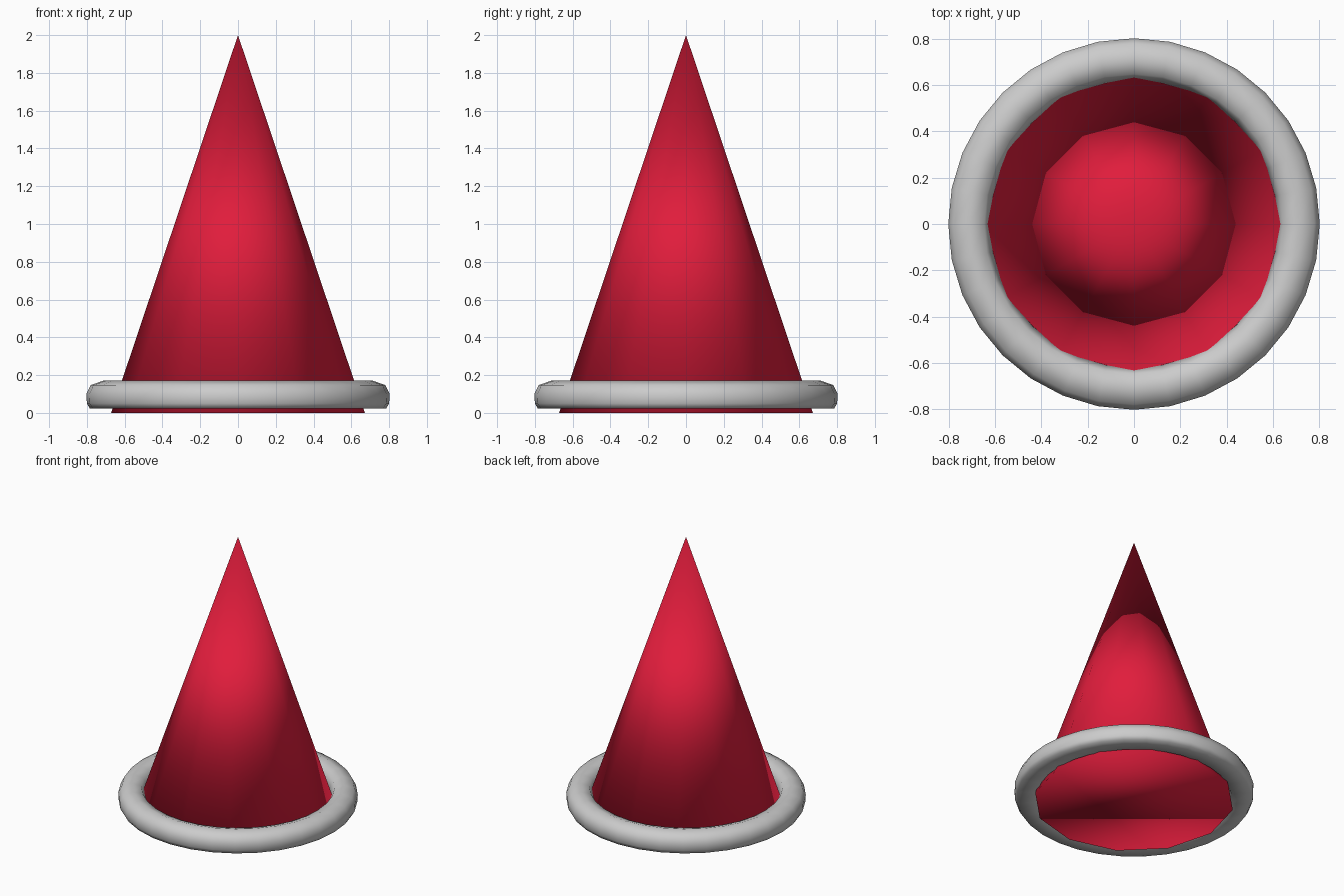
import bpy, math

if "Cube" in bpy.data.objects:
    bpy.data.objects.remove(bpy.data.objects["Cube"])

def material(name, color):
    m = bpy.data.materials.new(name)
    m.diffuse_color = color
    m.use_nodes = True
    m.node_tree.nodes["Principled BSDF"].inputs["Base Color"].default_value = m.diffuse_color
    return m

# Cone body: 12 sides, capped base, smooth shaded throughout
bpy.ops.mesh.primitive_cone_add(vertices=12, radius1=0.672, radius2=0, depth=2,
                                end_fill_type='NGON', location=(0, 0, 1))
body = bpy.context.object
body.name = "cone_body"
bpy.ops.object.shade_smooth()
body.data.materials.append(material("red", (0.75, 0.012, 0.045, 1)))

# Brim ring: cross-section (radius, height) revolved in 32 steps
profile = [(0.622, 0.09), (0.648, 0.15), (0.7125, 0.171), (0.78, 0.147),
           (0.803, 0.10), (0.800, 0.05), (0.785, 0.024), (0.655, 0.024)]
steps, n = 32, len(profile)
verts, faces = [], []
for i in range(steps):
    a = 2 * math.pi * i / steps
    verts += [(r * math.cos(a), r * math.sin(a), z) for r, z in profile]
    for j in range(n):
        k, i2 = (j + 1) % n, (i + 1) % steps
        faces.append((i * n + j, i * n + k, i2 * n + k, i2 * n + j))
mesh = bpy.data.meshes.new("brim_ring")
mesh.from_pydata(verts, [], faces)
ring = bpy.data.objects.new("brim_ring", mesh)
bpy.context.collection.objects.link(ring)

# Consistent outward normals and smooth shading on the ring
bpy.ops.object.select_all(action='DESELECT')
ring.select_set(True)
bpy.context.view_layer.objects.active = ring
bpy.ops.object.mode_set(mode='EDIT')
bpy.ops.mesh.select_all(action='SELECT')
bpy.ops.mesh.normals_make_consistent(inside=False)
bpy.ops.object.mode_set(mode='OBJECT')
bpy.ops.object.shade_smooth()
